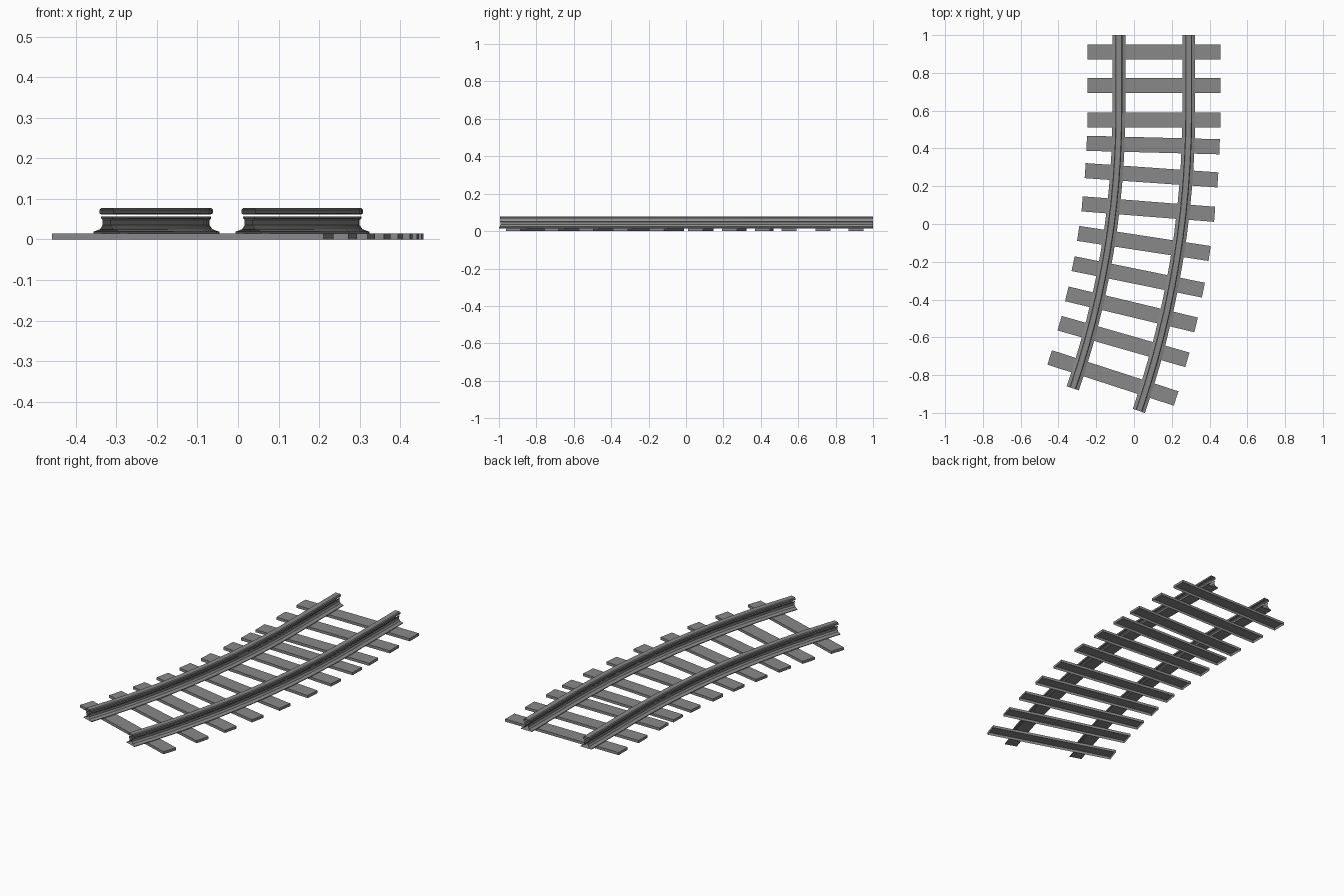
import bpy
import bmesh
from math import sin, cos, radians, sqrt
from mathutils import Matrix, Vector

if "Cube" in bpy.data.objects:
    bpy.data.objects.remove(bpy.data.objects["Cube"], do_unlink=True)

MID_X = 0.105        # track centre line on the straight part
CURVE_Y = 0.60       # where the curve begins
RADIUS = 4.73
SWEEP = radians(18.87)
GAUGE = 0.185        # half the distance between the rails
STEPS = 12

grey = bpy.data.materials.new("iron grey")
grey.use_nodes = True
color = (0.25, 0.25, 0.25, 1)
grey.diffuse_color = color
grey.node_tree.nodes["Principled BSDF"].inputs["Base Color"].default_value = color


def add_object(name, bm):
    mesh = bpy.data.meshes.new(name)
    bm.to_mesh(mesh)
    bm.free()
    mesh.materials.append(grey)
    obj = bpy.data.objects.new(name, mesh)
    bpy.context.collection.objects.link(obj)
    return obj


def track_point(angle, offset):
    """Point on the curve, moved sideways by offset."""
    r = RADIUS + offset
    return Vector((MID_X - RADIUS + r * cos(angle), CURVE_Y - r * sin(angle), 0))


def mirrored(half):
    """Complete a half profile on the +x side with its mirror image."""
    return half + [(-x, z) for x, z in reversed(half)]


# Rail cross-sections: rounded head, and waisted web on a wide foot
head = mirrored([(0.014, 0.062), (0.018, 0.064), (0.018, 0.073), (0.014, 0.077)])
foot_half = [(0.034, 0.015), (0.034, 0.019), (0.017, 0.025), (0.010, 0.035),
             (0.010, 0.048), (0.014, 0.052), (0.014, 0.057)]
foot = [(-x, z) for x, z in reversed(foot_half)] + foot_half


def sweep_rail(name, side, profile):
    bm = bmesh.new()
    rings = []
    for i in range(-1, STEPS + 1):
        ring = []
        for x, z in profile:
            p = track_point(SWEEP * max(i, 0) / STEPS, side * GAUGE + x)
            if i < 0:
                p.y = 1.0
            p.z = z
            ring.append(bm.verts.new(p))
        rings.append(ring)
    for a, b in zip(rings, rings[1:]):
        for j in range(len(profile) - 1):
            bm.faces.new((a[j], a[j + 1], b[j + 1], b[j]))
    obj = add_object(name, bm)
    bpy.ops.object.select_all(action="DESELECT")
    obj.select_set(True)
    bpy.context.view_layer.objects.active = obj
    bpy.ops.object.shade_smooth_by_angle(angle=radians(20))


for label, side in (("left", 1), ("right", -1)):
    sweep_rail(label + "_rail_head", side, head)
    sweep_rail(label + "_rail_foot", side, foot)

# Sleepers: shallow planks, open underneath, as (y, tilt in degrees)
sleepers = [(0.91, 0), (0.733, 0), (0.55, 0), (0.418, 1.5), (0.258, 4),
            (0.079, 4.5), (-0.103, 8.7), (-0.28, 11.5), (-0.452, 13.5),
            (-0.622, 16), (-0.815, 18)]
for n, (y, tilt) in enumerate(sleepers, 1):
    bm = bmesh.new()
    bmesh.ops.create_cube(bm, size=1, matrix=Matrix.Translation((0, 0, 0.0075))
                          @ Matrix.Diagonal((0.704, 0.08, 0.015, 1)))
    bm.normal_update()
    bottom = [f for f in bm.faces if f.normal.z < -0.5]
    bmesh.ops.delete(bm, geom=bottom, context="FACES_ONLY")
    plank = add_object(f"sleeper_{n}", bm)
    drop = max(CURVE_Y - y, 0)
    plank.location = (MID_X - RADIUS + sqrt(RADIUS ** 2 - drop ** 2), y, 0)
    plank.rotation_euler.z = -radians(tilt)
